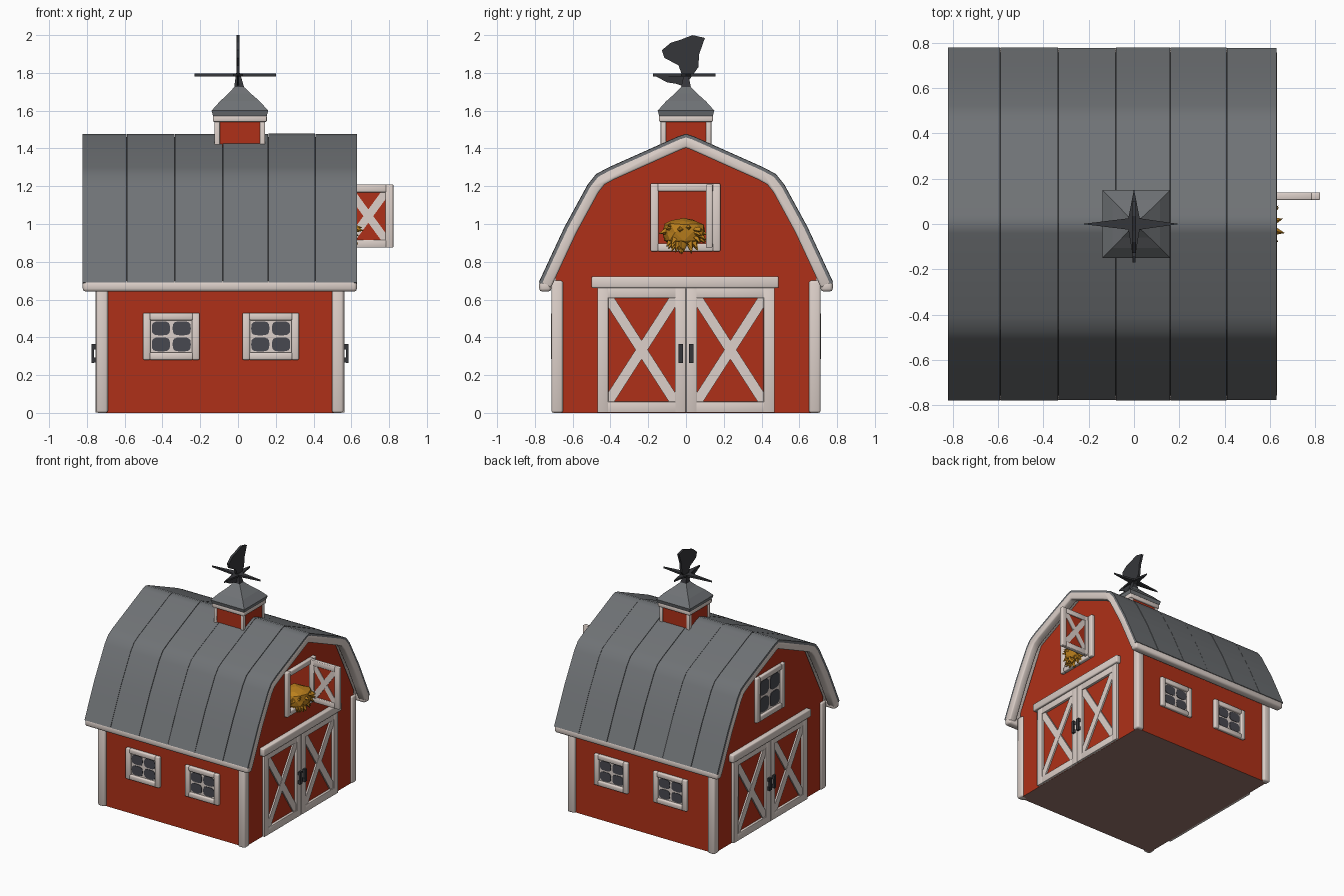
import bpy, bmesh, math, random
from mathutils import Matrix, Vector

if "Cube" in bpy.data.objects:
    bpy.data.objects.remove(bpy.data.objects["Cube"])

random.seed(4)

def material(name, rgb):
    m = bpy.data.materials.new(name)
    m.diffuse_color = (*rgb, 1)
    m.use_nodes = True
    m.node_tree.nodes["Principled BSDF"].inputs["Base Color"].default_value = m.diffuse_color
    return m

RED = material("barn red", (0.43, 0.030, 0.009))
WHITE = material("trim white", (0.72, 0.63, 0.585))
GREY = material("roof grey", (0.160, 0.170, 0.180))
GROOVE = material("roof groove", (0.045, 0.047, 0.052))
GLASS = material("window glass", (0.064, 0.066, 0.080))
IRON = material("dark iron", (0.036, 0.037, 0.042))
HAY = material("hay gold", (0.50, 0.215, 0.012))
BROWN = material("underside brown", (0.30, 0.175, 0.15))

def wall(normal, origin):
    """Wall frame: u runs right as seen from outside, v up, n outward."""
    n = Vector(normal)
    v = Vector((0, 0, 1))
    u = v.cross(n)
    m = Matrix((u, v, n)).transposed().to_4x4()
    m.translation = origin
    return m

WORLD = Matrix.Identity(4)
PROFILE = wall((1, 0, 0), (0, 0, 0))      # u = y, v = z, n = x

def smooth(ob, degrees):
    bpy.ops.object.select_all(action='DESELECT')
    ob.select_set(True)
    bpy.context.view_layer.objects.active = ob
    bpy.ops.object.shade_smooth_by_angle(angle=math.radians(degrees))

def finish(name, bm, mat, bevel=0):
    bmesh.ops.recalc_face_normals(bm, faces=bm.faces)
    if bevel:
        edges = [e for e in bm.edges if len(e.link_faces) == 2 and e.calc_face_angle() > 0.5]
        bmesh.ops.bevel(bm, geom=edges, offset=bevel, segments=2, profile=0.5, affect='EDGES')
    me = bpy.data.meshes.new(name)
    bm.to_mesh(me)
    bm.free()
    me.materials.append(mat)
    ob = bpy.data.objects.new(name, me)
    bpy.context.collection.objects.link(ob)
    if bevel:
        smooth(ob, 50)
    return ob

def boxes(name, mat, items, frame=WORLD, bevel=0):
    """items: (centre, size, turn about the frame normal)"""
    bm = bmesh.new()
    for c, s, turn in items:
        bmesh.ops.create_cube(bm, size=1, matrix=frame @ Matrix.Translation(c)
                              @ Matrix.Rotation(turn, 4, 'Z') @ Matrix.Diagonal((*s, 1)))
    return finish(name, bm, mat, bevel)

def prisms(name, mat, outlines, n0, n1, frame=PROFILE, bevel=0):
    bm = bmesh.new()
    for pts in outlines:
        a = [bm.verts.new(frame @ Vector((u, v, n0))) for u, v in pts]
        b = [bm.verts.new(frame @ Vector((u, v, n1))) for u, v in pts]
        bm.faces.new(a)
        bm.faces.new(b)
        for i in range(len(pts)):
            j = (i + 1) % len(pts)
            bm.faces.new((a[i], a[j], b[j], b[i]))
    return finish(name, bm, mat, bevel)

def border(w, h, t, cu=0, cv=0, n=0.01, depth=0.02):
    """Four boards round a rectangle."""
    return ([((cu + s * (w - t) / 2, cv, n), (t, h, depth), 0) for s in (-1, 1)] +
            [((cu, cv + s * (h - t) / 2, n), (w - 2 * t + 0.01, t, depth), 0) for s in (-1, 1)])

def cross(w, h, t, cu=0, cv=0, n=0.008, depth=0.012):
    a = math.atan2(h, w)
    return [((cu, cv, n + s * 0.001), (math.hypot(w, h), t, depth), s * a) for s in (-1, 1)]

def offset(pts, d):
    """Mitred inward offset of the roof line."""
    p = [Vector(q) for q in pts]
    nrm = [Vector(((b - a).y, -(b - a).x)).normalized() for a, b in zip(p, p[1:])]
    out = []
    for i, q in enumerate(p):
        a, b = nrm[max(i - 1, 0)], nrm[min(i, len(nrm) - 1)]
        out.append(tuple(q + (a + b) / (1 + a.dot(b)) * d))
    return out

def band(d0, d1):
    half = [(-0.777, 0.69), (-0.71, 0.835), (-0.64, 0.985), (-0.52, 1.205), (-0.475, 1.262), (-0.41, 1.297)]
    line = half + [(-0.04, 1.462), (0, 1.475), (0.04, 1.462)] + [(-y, z) for y, z in reversed(half)]
    return offset(line, d0) + offset(line, d1)[::-1]

# Barn body with a hollow behind the loft opening
body = prisms("barn_body", RED, [[(-0.69, 0), (-0.69, 0.74), (-0.445, 1.22), (0, 1.42),
                                  (0.445, 1.22), (0.69, 0.74), (0.69, 0)]], -0.735, 0.545)
body.data.materials.append(BROWN)
for f in body.data.polygons:
    f.material_index = int(f.center.z < 0.01)
cutter = boxes("loft_cutter", RED, [((0.5, -0.003, 1.035), (0.4, 0.29, 0.28), 0)])
cutter.hide_render = True
mod = body.modifiers.new("loft", 'BOOLEAN')
mod.operation, mod.object, mod.solver = 'DIFFERENCE', cutter, 'EXACT'
bpy.ops.object.select_all(action='DESELECT')
bpy.context.view_layer.objects.active = body
body.select_set(True)
bpy.ops.object.modifier_apply(modifier="loft")
bpy.data.objects.remove(cutter)

# Corner posts
boxes("corner_posts", WHITE, [((x, y, 0.35), (0.062, 0.062, 0.70), 0)
                              for x in (-0.72, 0.528) for y in (-0.682, 0.682)], bevel=0.012)

# Roof: metal panels over a dark deck, white gable trim and eave boards
seams = [-0.822, -0.59, -0.335, -0.08, 0.16, 0.41, 0.63]
for i, (a, b) in enumerate(zip(seams, seams[1:])):
    lift = random.uniform(-0.003, 0.002)
    panel = prisms(f"roof_panel_{i + 1}", GREY, [band(lift, 0.018)],
                   a + 0.0015 * (i > 0), b - 0.0015 * (i < 5))
    smooth(panel, 40)
prisms("roof_deck", GROOVE, [band(0.014, 0.03)], -0.81, 0.62)
prisms("roof_lining", WHITE, [band(0.028, 0.05)], -0.80, 0.61)
for name, a, b in (("left_gable_trim", -0.822, -0.76), ("right_gable_trim", 0.57, 0.631)):
    prisms(name, WHITE, [band(0.008, 0.068)], a, b, bevel=0.010)
boxes("eave_boards", WHITE, [((-0.096, s * 0.745, 0.671), (1.452, 0.064, 0.058), 0)
                             for s in (-1, 1)], bevel=0.016)

# Four-pane windows
def window(name, frame, w, h, t):
    boxes(name + "_frame", WHITE, border(w, h, t, n=0.01, depth=0.03), frame, bevel=0.008)
    boxes(name + "_muntins", WHITE, [((0, 0, 0.002), (w - t, h - t, 0.008), 0)], frame)
    pw, ph = (w - 2 * t) / 4, (h - 2 * t) / 4
    panes = []
    for su in (-1, 1):
        for sv in (-1, 1):
            pts = []
            for k in range(16):
                c, s = math.cos(k * math.pi / 8), math.sin(k * math.pi / 8)
                pts.append((su * pw + math.copysign(abs(c) ** 0.6, c) * pw * 0.88,
                            sv * ph + math.copysign(abs(s) ** 0.6, s) * ph * 0.88))
            panes.append(pts)
    prisms(name + "_panes", GLASS, panes, 0.004, 0.010, frame)

for side, s in (("front", -1), ("back", 1)):
    for label, x in (("left", -0.353), ("right", 0.173)):
        window(f"{side}_{label}_window", wall((0, s, 0), (x, s * 0.69, 0.405)), 0.30, 0.25, 0.04)
window("gable_window", wall((-1, 0, 0), (-0.735, 0, 1.035)), 0.36, 0.36, 0.045)

# Double barn doors on both gable ends
for side, frame in (("right", wall((1, 0, 0), (0.545, 0, 0))), ("left", wall((-1, 0, 0), (-0.735, 0, 0)))):
    edge, brace = [], []
    for s in (-1, 1):
        edge += border(0.469, 0.665, 0.058, s * 0.235, 0.334, 0.008, 0.024)
        brace += cross(0.36, 0.56, 0.054, s * 0.235, 0.334)
    boxes(side + "_door_frames", WHITE, edge, frame, bevel=0.003)
    boxes(side + "_door_braces", WHITE, brace, frame)
    boxes(side + "_door_rail", WHITE, [((-0.005, 0.692, 0.015), (0.99, 0.062, 0.045), 0)], frame, bevel=0.008)
    boxes(side + "_door_handles", IRON,
          [((s * 0.028, 0.315, 0.034), (0.024, 0.10, 0.012), 0) for s in (-1, 1)] +
          [((s * 0.028, 0.315 + t * 0.035, 0.022), (0.026, 0.028, 0.025), 0)
           for s in (-1, 1) for t in (-1, 1)], frame)

# Loft frame and its open shutter
boxes("loft_frame", WHITE, border(0.37, 0.36, 0.042, n=0.01, depth=0.035),
      wall((1, 0, 0), (0.545, -0.003, 1.035)), bevel=0.007)
shutter = wall((0, -1, 0), (0.69, 0.123, 1.042))
boxes("shutter_panel", RED, [((0, 0, 0), (0.24, 0.31, 0.014), 0)], shutter)
boxes("shutter_frame", WHITE, border(0.265, 0.335, 0.042, n=0, depth=0.034), shutter, bevel=0.005)
boxes("shutter_braces", WHITE, cross(0.19, 0.26, 0.042, n=0, depth=0.024), shutter)

# Hay: a heap filling the loft floor, with a tuft hanging over the sill
bm = bmesh.new()
bmesh.ops.create_icosphere(bm, subdivisions=2, radius=1)
for v in bm.verts:
    k = random.uniform(0.9, 1.05)
    p = [math.copysign(abs(c) ** 0.75, c) * k for c in v.co]
    v.co = Vector((0.53 + p[0] * 0.105, -0.012 + p[1] * 0.115, 0.955 + p[2] * 0.075))
for i in range(40):
    d = Vector((random.uniform(0.1, 0.9), random.uniform(-1, 1), random.uniform(-1.2, 0.5))).normalized()
    at = Vector((0.545, -0.012, 0.945)) + Vector((d.x * 0.095, d.y * 0.105, d.z * 0.075))
    d.z -= 0.5
    bmesh.ops.create_cone(bm, cap_ends=True, segments=4, radius1=0.028, radius2=0, depth=0.07,
                          matrix=Matrix.Translation(at) @ d.to_track_quat('Z', 'Y').to_matrix().to_4x4())
finish("hay", bm, HAY)

# Cupola: red box, white corners and band, flared four-sided roof
CX, CY = 0.01, 0.0
boxes("cupola_box", RED, [((CX, CY, 1.46), (0.255, 0.255, 0.2), 0)])
boxes("cupola_corners", WHITE, [((CX + a * 0.12, CY + b * 0.12, 1.46), (0.028, 0.028, 0.2), 0)
                                for a in (-1, 1) for b in (-1, 1)], bevel=0.005)
boxes("cupola_band", WHITE, [((CX, CY, 1.558), (0.285, 0.285, 0.034), 0)], bevel=0.006)
bm = bmesh.new()
rings = []
for r, z in [(0.142, 1.572), (0.15, 1.60), (0.105, 1.65), (0.06, 1.69), (0.026, 1.725), (0.01, 1.80)]:
    k = min(1, (1.80 - z) * 8)
    rings.append([bm.verts.new((CX * k + a * r, CY + b * r, z))
                  for a, b in ((-1, -1), (1, -1), (1, 1), (-1, 1))])
for lo, hi in zip(rings, rings[1:]):
    for i in range(4):
        bm.faces.new((lo[i], lo[(i + 1) % 4], hi[(i + 1) % 4], hi[i]))
bm.faces.new(rings[0])
bm.faces.new(rings[-1])
cupola = finish("cupola_roof", bm, GREY)
cupola.data.materials.append(IRON)
for f in cupola.data.polygons:
    f.material_index = int(f.center.z > 1.74)

# Weathervane: compass star, pointer and bird silhouette
star = [(0.2, 0), (0.025, 0.025), (0, 0.155), (-0.025, 0.025),
        (-0.23, 0), (-0.025, -0.025), (0, -0.175), (0.025, -0.025)]
prisms("compass_star", IRON, [star], 1.782, 1.796, WORLD)
prisms("vane_pointer", IRON, [[(-0.17, 1.787), (0, 1.787), (0.0, 1.725), (-0.05, 1.742), (-0.1, 1.75)]],
       -0.006, 0.006)
prisms("vane_bird", IRON, [[(0.1, 1.985), (0.035, 2.0), (-0.03, 1.975), (-0.08, 1.96), (-0.128, 1.92),
                            (-0.115, 1.88), (-0.04, 1.84), (-0.01, 1.76), (0.015, 1.76),
                            (0.065, 1.83), (0.07, 1.9)]], -0.009, 0.009)
